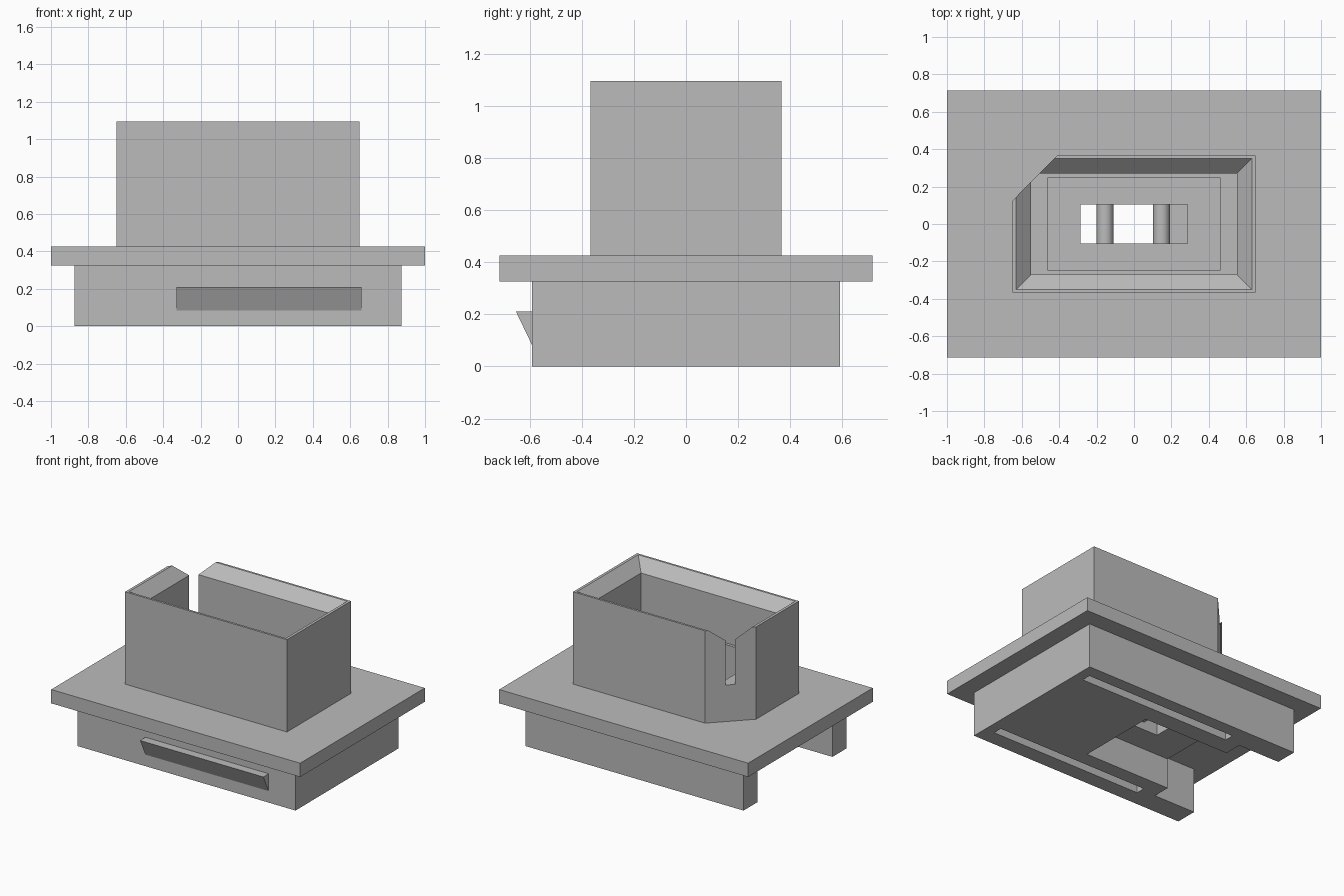
import bpy, bmesh

if "Cube" in bpy.data.objects:
    bpy.data.objects.remove(bpy.data.objects["Cube"], do_unlink=True)

GREY = (0.5, 0.5, 0.5, 1)
plastic = bpy.data.materials.new("grey plastic")
plastic.use_nodes = True
plastic.diffuse_color = GREY
plastic.node_tree.nodes["Principled BSDF"].inputs["Base Color"].default_value = GREY


def loft(name, lower, upper):
    """Closed solid between two matching loops of 3D points."""
    bm = bmesh.new()
    a = [bm.verts.new(p) for p in lower]
    b = [bm.verts.new(p) for p in upper]
    n = len(a)
    bm.faces.new(a)
    bm.faces.new(b)
    for i in range(n):
        j = (i + 1) % n
        bm.faces.new((a[i], a[j], b[j], b[i]))
    bmesh.ops.recalc_face_normals(bm, faces=bm.faces)
    mesh = bpy.data.meshes.new(name)
    bm.to_mesh(mesh)
    bm.free()
    mesh.materials.append(plastic)
    obj = bpy.data.objects.new(name, mesh)
    bpy.context.collection.objects.link(obj)
    return obj


def rect(x0, x1, y0, y1, z):
    return [(x0, y0, z), (x1, y0, z), (x1, y1, z), (x0, y1, z)]


def box(name, x0, x1, y0, y1, z0, z1):
    return loft(name, rect(x0, x1, y0, y1, z0), rect(x0, x1, y0, y1, z1))


def cut(target, cutter):
    """Subtract the cutter from the target and discard it."""
    cutter.hide_render = True
    mod = target.modifiers.new("cut", 'BOOLEAN')
    mod.operation = 'DIFFERENCE'
    mod.solver = 'EXACT'
    mod.object = cutter
    bpy.context.view_layer.objects.active = target
    bpy.ops.object.modifier_apply(modifier=mod.name)
    bpy.data.objects.remove(cutter, do_unlink=True)


FLANGE_LOW, FLANGE_TOP, TOP = 0.325, 0.425, 1.095
HOLE = (-0.285, 0.285, -0.105, 0.105)

# Lower body with open end bay, shallow recess and spring slots
base = box("base", -0.875, 0.875, -0.59, 0.59, 0, FLANGE_LOW)
cut(base, box("end_bay", -1, -0.54, -0.43, 0.43, -0.1, 0.4))
cut(base, box("recess", -0.6, 0.15, -0.3, 0.3, -0.1, 0.22))
cut(base, box("base_hole", *HOLE, 0.22, 0.4))
for y in (-0.475, 0.43):
    cut(base, box("spring_slot", -0.425, 0.8, y, y + 0.068, -0.1, 0.3))

# Flange plate
flange = box("flange", -1, 1, -0.715, 0.715, FLANGE_LOW, FLANGE_TOP)
cut(flange, box("flange_hole", *HOLE, 0.2, 0.6))

# Socket with one chamfered corner, which the cavity breaks through
outline = [(-0.65, -0.367), (0.65, -0.367), (0.65, 0.367), (-0.41, 0.367), (-0.65, 0.125)]
socket = loft("socket", [(x, y, FLANGE_TOP) for x, y in outline],
              [(x, y, TOP) for x, y in outline])
cut(socket, box("cavity", -0.55, 0.55, -0.27, 0.27, 0.69, 1.2))
cut(socket, box("pocket", -0.46, 0.46, -0.248, 0.248, 0.3, 0.8))
cut(socket, loft("rim_taper", rect(-0.55, 0.55, -0.27, 0.27, 1.015),
                 rect(-0.67, 0.67, -0.392, 0.392, 1.135)))

# Wedge-shaped catch on the front wall
wedge = [(-0.585, 0.085), (-0.592, 0.085), (-0.652, 0.21), (-0.585, 0.21)]
loft("catch", [(-0.33, y, z) for y, z in wedge], [(0.66, y, z) for y, z in wedge])

# Round cross bars in the hole
for side, x in (("right", -0.155), ("left", 0.147)):
    bpy.ops.mesh.primitive_cylinder_add(vertices=32, radius=0.045, depth=0.23,
                                        location=(x, 0, 0.32), rotation=(1.5708, 0, 0))
    bar = bpy.context.object
    bar.name = side + "_cross_bar"
    bar.data.materials.append(plastic)
    bpy.ops.object.shade_smooth_by_angle()
